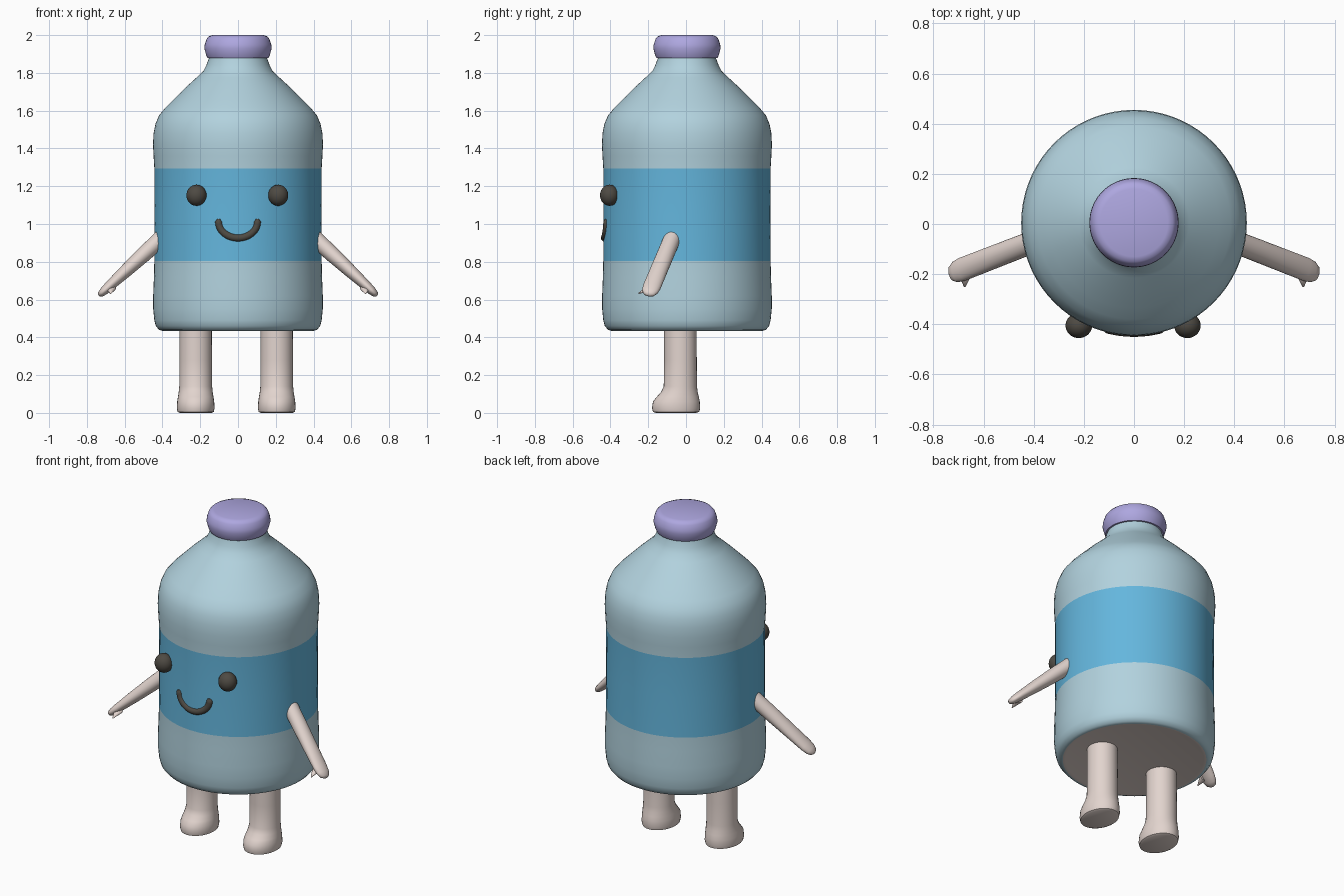
import bpy, bmesh, math
from mathutils import Vector

if "Cube" in bpy.data.objects:
    bpy.data.objects.remove(bpy.data.objects["Cube"])

CY = 0.005  # bottle axis in y


def material(name, rgb):
    lin = [((c / 255 + 0.055) / 1.055) ** 2.4 for c in rgb]
    m = bpy.data.materials.new(name)
    m.diffuse_color = (*lin, 1)
    m.use_nodes = True
    m.node_tree.nodes["Principled BSDF"].inputs["Base Color"].default_value = m.diffuse_color
    return m


GLASS = material("pale blue", (178, 210, 222))
LABEL = material("label blue", (100, 182, 221))
CAP = material("lilac", (174, 167, 224))
SKIN = material("pale beige", (226, 212, 206))
DARK = material("charcoal", (78, 74, 67))


def loft(name, rings, mats, sides=32, angle=40):
    """Skin a list of rings (centre, axis u, axis v) and cap both ends."""
    bm = bmesh.new()
    loops = []
    for c, u, v in rings:
        c, u, v = Vector(c), Vector(u), Vector(v)
        loops.append([bm.verts.new(c + u * math.cos(t) + v * math.sin(t))
                      for t in (2 * math.pi * i / sides for i in range(sides))])
    for a, b in zip(loops, loops[1:]):
        for i in range(sides):
            j = (i + 1) % sides
            bm.faces.new((a[i], a[j], b[j], b[i]))
    bm.faces.new(loops[0][::-1])
    bm.faces.new(loops[-1])
    bmesh.ops.recalc_face_normals(bm, faces=bm.faces[:])
    me = bpy.data.meshes.new(name)
    bm.to_mesh(me)
    bm.free()
    return finish(name, me, mats, angle)


def finish(name, me, mats, angle=40):
    ob = bpy.data.objects.new(name, me)
    bpy.context.collection.objects.link(ob)
    for m in mats:
        me.materials.append(m)
    bpy.ops.object.select_all(action='DESELECT')
    ob.select_set(True)
    bpy.context.view_layer.objects.active = ob
    bpy.ops.object.shade_smooth_by_angle(angle=math.radians(angle))
    return ob


def lathe(name, profile, mats):
    return loft(name, [((0, CY, z), (r, 0, 0), (0, r, 0)) for r, z in profile], mats, 72)


# Bottle body: label band and base coloured by height and direction
body = lathe("bottle_body", [
    (0.385, 0.438), (0.40, 0.434), (0.418, 0.44), (0.435, 0.46), (0.443, 0.49),
    (0.449, 0.55), (0.449, 0.62), (0.445, 0.72), (0.443, 0.805), (0.442, 1.05),
    (0.443, 1.295), (0.447, 1.36), (0.45, 1.42), (0.447, 1.48), (0.437, 1.53),
    (0.418, 1.575), (0.385, 1.615), (0.34, 1.66), (0.28, 1.72), (0.22, 1.775),
    (0.183, 1.81), (0.168, 1.84), (0.153, 1.88), (0.15, 1.90)], [GLASS, LABEL, SKIN])
for p in body.data.polygons:
    if 0.805 < p.center.z < 1.295:
        p.material_index = 1
    elif p.normal.z < -0.95:
        p.material_index = 2

# Bottle cap
lathe("bottle_cap", [(0.145, 1.878), (0.162, 1.88), (0.169, 1.895), (0.178, 1.93),
                     (0.176, 1.95), (0.166, 1.98), (0.155, 1.993), (0.135, 2.0)], [CAP])

# Legs with feet pointing forward: (z, half width, front y, back y)
LEG = [(0.0, 0.085, -0.16, 0.055), (0.006, 0.096, -0.175, 0.07), (0.025, 0.1, -0.18, 0.075),
       (0.06, 0.098, -0.175, 0.073), (0.085, 0.094, -0.155, 0.068), (0.11, 0.09, -0.132, 0.062),
       (0.14, 0.087, -0.118, 0.058), (0.28, 0.086, -0.116, 0.057), (0.45, 0.085, -0.116, 0.056)]
for side, x in (("left", -0.224), ("right", 0.205)):
    loft(side + "_leg", [((x, (f + b) / 2, z), (w, 0, 0), (0, (b - f) / 2, 0))
                         for z, w, f, b in LEG], [SKIN])

# Arms flattening towards the hand, each with a tiny thumb
for side, s in (("left", -1), ("right", 1)):
    a, b = Vector((s * 0.40, -0.07, 0.93)), Vector((s * 0.735, -0.2, 0.622))
    d = b - a
    v = Vector((-d.z, 0, d.x)).normalized()
    u = v.cross(d).normalized()
    loft(side + "_arm", [(a + d * t, u * w, v * h) for t, w, h in (
        (0, 0.045, 0.044), (0.3, 0.046, 0.041), (0.6, 0.047, 0.034), (0.85, 0.048, 0.026),
        (0.93, 0.043, 0.022), (0.98, 0.03, 0.016), (1.0, 0.01, 0.006))], [SKIN], 24, 60)
    loft(side + "_thumb", [((s * 0.672, -0.195, 0.66), (0.026, 0, 0), (0, 0, 0.018)),
                           ((s * 0.674, -0.228, 0.645), (0.014, 0, 0), (0, 0, 0.01)),
                           ((s * 0.675, -0.252, 0.632), (0.003, 0, 0), (0, 0, 0.003))],
         [SKIN], 12, 60)

# Eyes
for side, x in (("left", -0.22), ("right", 0.213)):
    bm = bmesh.new()
    bmesh.ops.create_uvsphere(bm, u_segments=32, v_segments=16, radius=1)
    for vert in bm.verts:
        c = vert.co
        vert.co = (x + c.x * 0.053, -0.405 + c.y * 0.05, 1.152 + c.z * 0.056)
    me = bpy.data.meshes.new(side + "_eye")
    bm.to_mesh(me)
    bm.free()
    finish(side + "_eye", me, [DARK])

# Smile: a tube bent around the front of the bottle
rings = []
N = 28
for i in range(N + 1):
    t = math.pi * (1.0 + i / N)
    x, z = 0.102 * math.cos(t), 1.012 + 0.086 * math.sin(t)
    y = CY - math.sqrt(0.437 ** 2 - x * x)
    n = Vector((math.cos(t) / 0.102, 0, math.sin(t) / 0.086)).normalized()
    r = 0.019
    rings.append(((x, y, z), n * r, Vector((0, -0.018, 0))))
tip = Vector((0, 0, 0.014))
for k, at in ((0, 0), (-1, len(rings) + 1)):
    c, u, v = rings[k]
    rings.insert(at, (Vector(c) + tip, u * 0.55, v * 0.55))
loft("smile", rings, [DARK], 16, 60)
